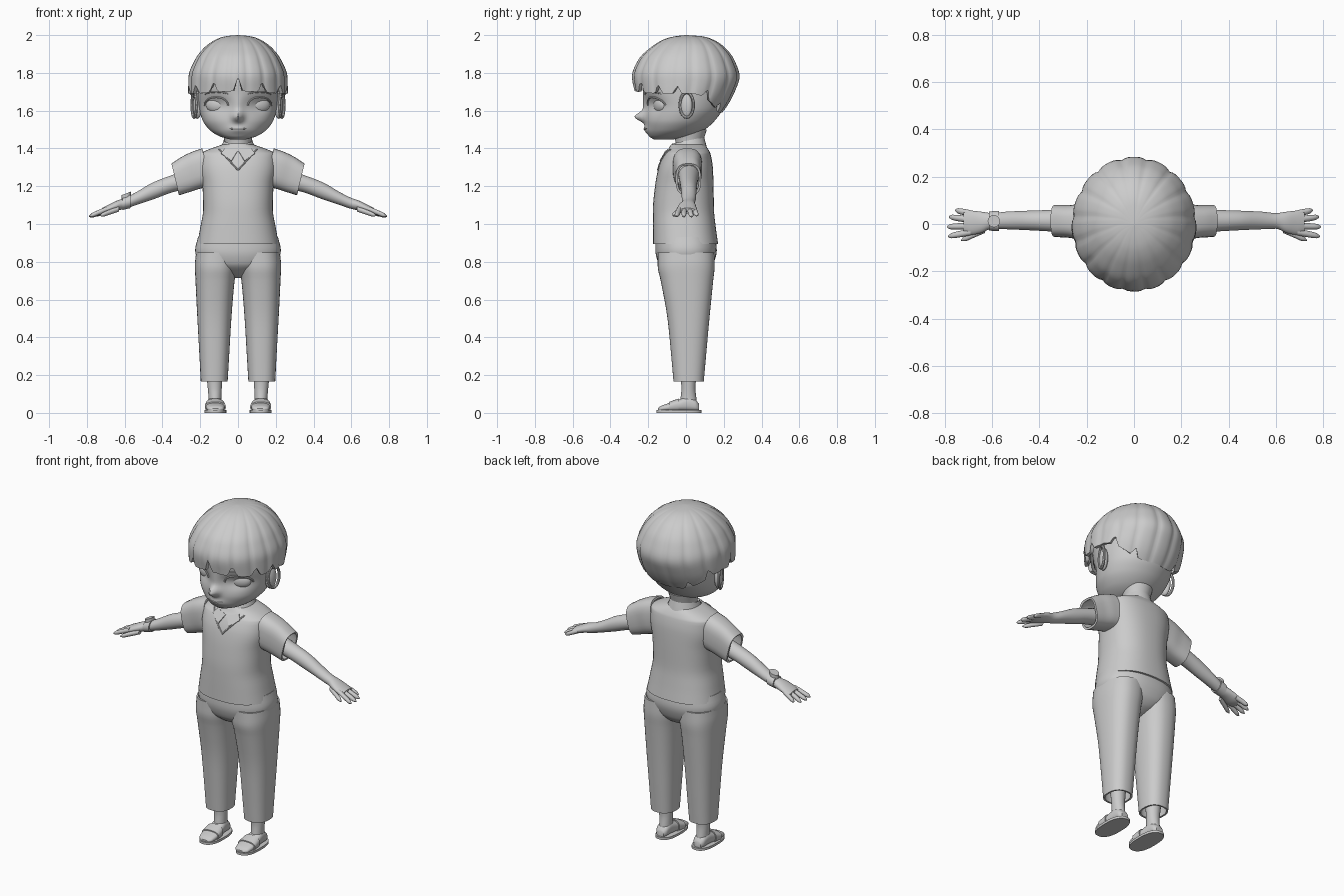
import bpy, bmesh, math
from mathutils import Vector, Matrix

if "Cube" in bpy.data.objects:
    bpy.data.objects.remove(bpy.data.objects["Cube"])

grey = bpy.data.materials.new("clay_grey")
grey.use_nodes = True
grey.diffuse_color = (0.6, 0.6, 0.6, 1)
grey.node_tree.nodes["Principled BSDF"].inputs["Base Color"].default_value = (0.6, 0.6, 0.6, 1)


# ---------- helpers ----------
def finish(name, bm, mirror=False, thick=0, angle=40):
    bmesh.ops.recalc_face_normals(bm, faces=bm.faces)
    mesh = bpy.data.meshes.new(name)
    bm.to_mesh(mesh)
    bm.free()
    obj = bpy.data.objects.new(name, mesh)
    bpy.context.collection.objects.link(obj)
    mesh.materials.append(grey)
    if thick:
        mod = obj.modifiers.new("thickness", 'SOLIDIFY')
        mod.thickness, mod.offset = thick, -1
    if mirror:
        obj.modifiers.new("mirror", 'MIRROR').use_mirror_merge = False
    bpy.ops.object.select_all(action='DESELECT')
    obj.select_set(True)
    bpy.context.view_layer.objects.active = obj
    bpy.ops.object.convert(target='MESH')
    bpy.ops.object.shade_smooth_by_angle(angle=math.radians(angle))
    return obj


def interp(table, t):
    """Monotone smooth interpolation of the table columns at station t."""
    last = len(table) - 2
    i = max([k for k in range(last + 1) if table[k][0] <= t], default=0)
    def slope(k, c):
        return (table[k + 1][c] - table[k][c]) / (table[k + 1][0] - table[k][0])
    def tangent(k, c):
        a, b = slope(max(k - 1, 0), c), slope(min(k, last), c)
        return 2 * a * b / (a + b) if a * b > 0 else 0
    h = table[i + 1][0] - table[i][0]
    u = min(max((t - table[i][0]) / h, 0), 1)
    w = u * u * (3 - 2 * u)
    return [table[i][c] * (1 - w) + table[i + 1][c] * w
            + h * u * (1 - u) * ((1 - u) * tangent(i, c) - u * tangent(i + 1, c))
            for c in range(1, 5)]


def outline(table, t, ang, e=2):
    a0, a1, b0, b1 = interp(table, t)
    s, c = math.sin(ang), -math.cos(ang)
    return ((a0 + a1) / 2 + (a1 - a0) / 2 * math.copysign(abs(s) ** (2 / e), s),
            (b0 + b1) / 2 + (b1 - b0) / 2 * math.copysign(abs(c) ** (2 / e), c))


def front(table, x, z, e=2):
    a0, a1, b0, b1 = interp(table, z)
    u = min(abs(2 * x / (a1 - a0)), 1)
    return (b0 + b1) / 2 - (b1 - b0) / 2 * (1 - u ** e) ** (1 / e)


def skin(bm, rings, cap=True):
    rows = [[bm.verts.new(p) for p in ring] for ring in rings]
    n = len(rows[0])
    for lo, hi in zip(rows, rows[1:]):
        for k in range(n):
            bm.faces.new((lo[k], lo[(k + 1) % n], hi[(k + 1) % n], hi[k]))
    if cap:
        bm.faces.new(rows[0])
        bm.faces.new(rows[-1])


def loft(name, table, axis='z', n=32, e=2, sub=4, cap=True, warp=None, **kw):
    """Table rows: station, then the low and high limits of both cross axes."""
    ts = [a[0] + (b[0] - a[0]) * k / sub for a, b in zip(table, table[1:]) for k in range(sub)]
    rings = []
    for t in ts + [table[-1][0]]:
        ring = []
        for k in range(n):
            a, b = outline(table, t, math.tau * k / n, e)
            p = Vector({'z': (a, b, t), 'x': (t, b, a), 'y': (a, t, b)}[axis])
            if warp:
                warp(p)
            ring.append(p)
        rings.append(ring)
    bm = bmesh.new()
    skin(bm, rings, cap)
    return finish(name, bm, **kw)


def sym(*rows):
    return [(z, -r, r, f, b) for z, r, f, b in rows]


def ellipsoid(name, loc, size, turn=0, mirror=True):
    bm = bmesh.new()
    m = Matrix.Translation(loc) @ Matrix.Rotation(turn, 4, 'Z') @ Matrix.Diagonal((*size, 1))
    bmesh.ops.create_uvsphere(bm, u_segments=28, v_segments=16, radius=1, matrix=m)
    return finish(name, bm, mirror)


def tube(name, points, r, mirror=False, closed=False):
    curve = bpy.data.curves.new(name, 'CURVE')
    curve.dimensions, curve.bevel_depth, curve.bevel_resolution = '3D', r, 2
    spline = curve.splines.new('POLY')
    spline.points.add(len(points) - 1)
    for sp, p in zip(spline.points, points):
        sp.co = (*p, 1)
    spline.use_cyclic_u = closed
    obj = bpy.data.objects.new(name + "_path", curve)
    bpy.context.collection.objects.link(obj)
    bm = bmesh.new()
    bm.from_mesh(obj.to_mesh())
    bpy.data.objects.remove(obj)
    return finish(name, bm, mirror)


def bell(x, z):
    return math.exp(-x * x - z * z)


# ---------- head and face ----------
head = sym((1.447, .04, -.17, -.07), (1.465, .1, -.195, .03), (1.5, .152, -.208, .1),
           (1.55, .188, -.215, .155), (1.61, .205, -.215, .195), (1.68, .212, -.225, .21),
           (1.75, .215, -.232, .215), (1.87, .17, -.18, .17), (1.93, .06, -.06, .06))


def features(x, z):
    eyes = .026 * bell((abs(x) - .115) / .065, (z - 1.63) / .045)
    nose = .055 * bell(x / .026, (z - 1.567) / .026) + .012 * bell(x / .03, (z - 1.62) / .05)
    return eyes - nose - .014 * bell(x / .05, (z - 1.5) / .022)


def shape_face(p):
    if p.y < -.02:
        p.y += features(p.x, p.z)


def face_point(x, z, lift=0):
    return (x, front(head, x, z) + features(x, z) - lift, z)


loft("head", head, n=96, sub=6, warp=shape_face)
ellipsoid("eye", (.115, face_point(.115, 1.63)[1] + .018, 1.63), (.058, .028, .042), .42)
arc = [math.pi * k / 12 for k in range(13)]
tube("upper_eyelid", [face_point(.115 + .062 * math.cos(a), 1.628 + .043 * math.sin(a), .002)
                      for a in arc], .005, True)
tube("eyebrow", [face_point(.115 + .06 * math.cos(a), 1.685 + .014 * math.sin(a)) for a in arc],
     .004, True)
tube("mouth", [face_point(.045 * math.cos(a), 1.507 - .004 * math.sin(a)) for a in arc], .003)
ellipsoid("ear", (.215, .0, 1.625), (.022, .036, .068), -.35)
tube("ear_rim", [(.232 + .012 * math.cos(a), .004 + .036 * math.cos(a), 1.63 + .066 * math.sin(a))
                 for a in [math.tau * k / 24 for k in range(24)]], .008, True, True)
loft("neck", sym((1.36, .08, -.06, .1), (1.42, .07, -.055, .09), (1.5, .085, -.07, .11)))

# ---------- hair: scalloped cap with a notched lower edge ----------
hair = sym((1.56, .215, -.25, .165), (1.62, .25, -.262, .215), (1.7, .264, -.274, .258),
           (1.78, .262, -.286, .284), (1.87, .228, -.252, .255), (1.94, .172, -.18, .2),
           (1.98, .11, -.11, .135), (1.995, .06, -.05, .08), (2, .004, -.004, .004))
notches = [(0, .07), (.52, .06), (1.02, .05), (1.42, .04), (2.05, .05), (2.55, .04)]


def hair_edge(a):
    a = abs(a)
    back = min(max((a - 1.7) / 1.1, 0), 1)
    z = 1.705 - .015 * min(a, 1) - .1 * back * back * (3 - 2 * back)
    return z + sum(h * max(0, 1 - abs(a - c) / .1) for c, h in notches)


cols, rows, rings = 128, 26, []
for i in range(rows + 1):
    ring = []
    for k in range(cols):
        a = math.tau * k / cols - math.pi
        z = 2 - (2 - hair_edge(a)) * (1 - i / rows) ** 1.7
        x, y = outline(hair, z, a)
        scale = 1 - .035 * (1 - abs(math.cos(8 * a + .6 * math.sin(a)))) ** 2
        ring.append((x * scale, y * scale, z))
    rings.append(ring)
bm = bmesh.new()
skin(bm, rings, False)
bm.faces.new([v for v in bm.verts if v.co.z > 1.9999])
finish("hair", bm, thick=.02, angle=50)

# ---------- vest, shirt collar and sleeves ----------
vest = sym((.895, .216, -.176, .17), (.98, .2, -.176, .158), (1.08, .184, -.175, .148),
           (1.2, .188, -.164, .146), (1.3, .203, -.145, .142), (1.37, .2, -.115, .13),
           (1.395, .155, -.095, .118), (1.42, .085, -.08, .1))
loft("vest", vest, n=48, e=2.4, cap=False, thick=.012)


def chest(x, z, lift=.001):
    return (x, front(vest, x, z, 2.4) - lift, z)


steps = [k / 10 for k in range(11)]
tube("v_neckline", [chest(.1 * s, 1.285 + .11 * s) for s in steps], .004, True)


def tilt_collar(p):
    p.z += .2 * p.y


loft("shirt_collar", sym((1.375, .105, -.108, .112), (1.405, .09, -.092, .105),
                         (1.44, .076, -.074, .096)), cap=False, thick=.01, warp=tilt_collar)
bm = bmesh.new()
flap = [chest(x, z, .008) for x, z in ((.004, 1.385), (.035, 1.335), (.09, 1.375), (.07, 1.4))]
bm.faces.new([bm.verts.new(p) for p in flap])
finish("collar_flap", bm, True, .008)


def slant_cuff(p):
    p.x += .24 * (p.z - 1.235)


loft("sleeve", [(.15, 1.2, 1.4, -.07, .085), (.2, 1.19, 1.385, -.068, .085),
                (.27, 1.17, 1.355, -.058, .08), (.332, 1.152, 1.32, -.055, .08)],
     'x', e=2.8, cap=False, thick=.012, warp=slant_cuff, mirror=True)

# ---------- arms, hands and watch ----------
loft("arm", [(.2, 1.2, 1.31, -.04, .07), (.34, 1.17, 1.262, -.032, .06),
             (.45, 1.13, 1.22, -.026, .056), (.54, 1.1, 1.168, -.022, .052),
             (.6, 1.08, 1.138, -.02, .046), (.645, 1.07, 1.122, -.038, .052),
             (.69, 1.058, 1.1, -.046, .056), (.72, 1.055, 1.085, -.035, .05)], 'x', mirror=True)
fingers = {"index_finger": (.69, -.034, .785, -.052, 1.042), "middle_finger": (.69, -.008, .79, -.012, 1.04),
           "ring_finger": (.69, .018, .782, .03, 1.04), "little_finger": (.68, .042, .755, .058, 1.046),
           "thumb": (.63, -.024, .73, -.068, 1.045)}
for name, (xa, ya, xb, yb, zb) in fingers.items():
    table = []
    for s, r in ((0, .014), (.5, .0135), (.85, .011), (1, .003)):
        y, z = ya + (yb - ya) * s, 1.08 + (zb - 1.08) * s
        table.append((xa + (xb - xa) * s, z - r, z + r, y - r, y + r))
    loft(name, table, 'x', n=12, mirror=True)
loft("watch_strap", [(-.612, 1.074, 1.142, -.028, .053), (-.57, 1.084, 1.158, -.03, .056)],
     'x', sub=2)


def tilt_watch(p):
    p.z += .38 * (p.x + .592)


loft("watch_face", [(z, -.618, -.566, -.014, .038) for z in (1.13, 1.162)], n=24, sub=1, warp=tilt_watch)

# ---------- trousers ----------
loft("trouser_hips", sym((.715, .03, -.04, .05), (.745, .1, -.1, .11), (.79, .2, -.145, .145),
                         (.86, .227, -.162, .163), (.93, .212, -.16, .155)), n=48, e=2.3)
loft("trouser_leg", [(.165, .055, .197, -.066, .094), (.3, .047, .204, -.078, .106),
                     (.5, .035, .215, -.098, .124), (.7, .018, .225, -.134, .144),
                     (.78, .006, .228, -.15, .152), (.85, .0, .222, -.15, .15)],
     n=40, e=2.4, cap=False, thick=.01, mirror=True)

# ---------- legs, feet and sandals ----------
loft("ankle", [(.03, .086, .158, -.035, .062), (.07, .088, .156, -.03, .056),
               (.13, .086, .16, -.024, .05), (.3, .07, .18, -.045, .07)], mirror=True)
foot = [(-.148, .095, .14, .012, .024), (-.135, .078, .16, .008, .036), (-.09, .07, .17, .008, .052),
        (-.04, .076, .166, .008, .07), (.01, .083, .162, .008, .086), (.05, .087, .158, .008, .07),
        (.07, .1, .145, .01, .045)]
loft("foot", foot, 'y', e=2.5, mirror=True)
loft("sandal_strap", [(y, a - .006, b + .006, .004, d + .006) for y, a, b, c, d in foot[2:4]],
     'y', e=2.5, mirror=True)
loft("sandal_sole", [(z, .062, .178, -.157, .082) for z in (0, .014)], n=40, e=2.5, sub=1, mirror=True)
